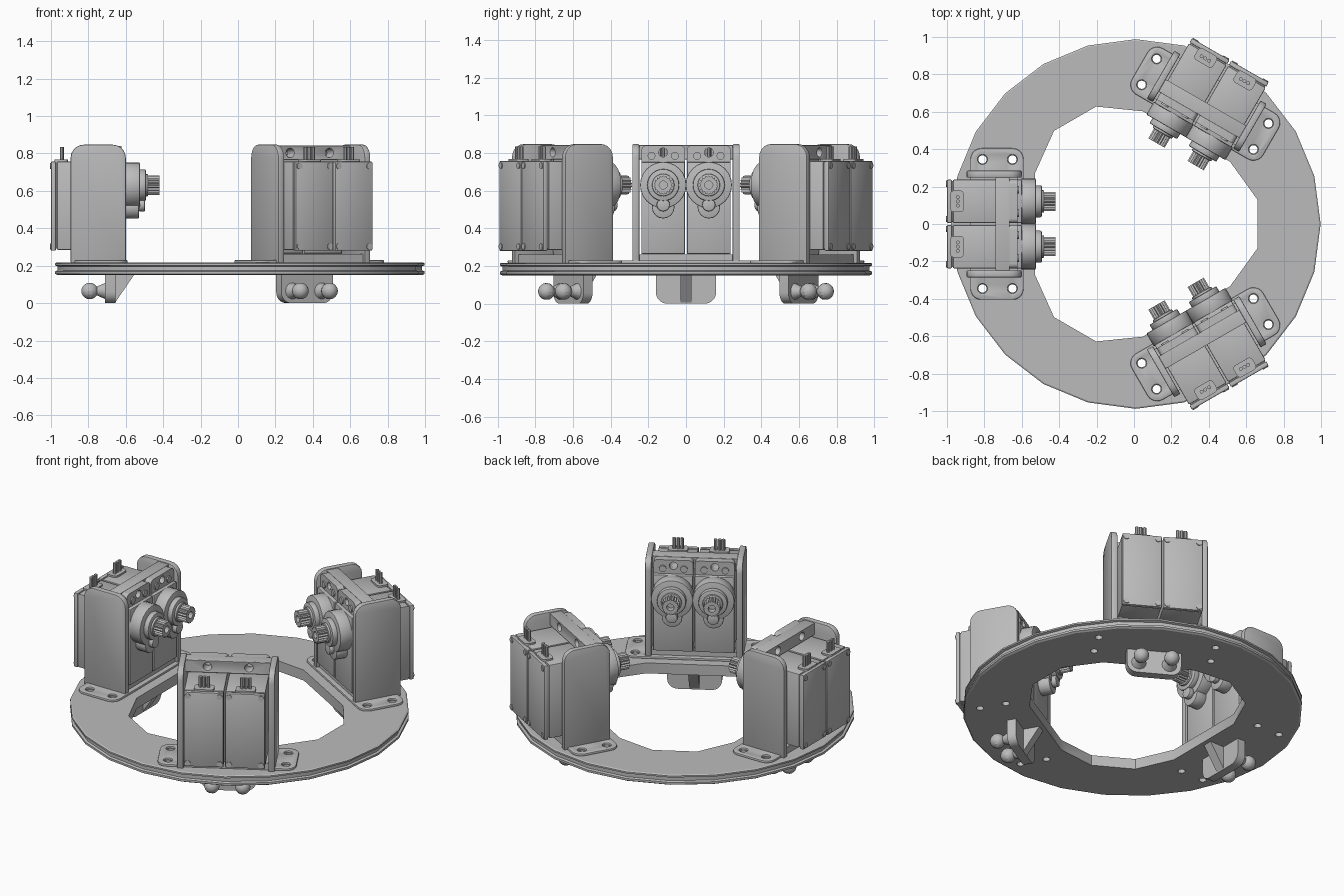
import bpy, bmesh
from math import pi, cos, sin, radians
from mathutils import Matrix, Vector

if "Cube" in bpy.data.objects:
    bpy.data.objects.remove(bpy.data.objects["Cube"])

grey = bpy.data.materials.new("plain grey")
grey.use_nodes = True
grey.diffuse_color = (0.5, 0.5, 0.5, 1)
grey.node_tree.nodes["Principled BSDF"].inputs["Base Color"].default_value = (0.5, 0.5, 0.5, 1)

CENTRE = Vector((0.01, 0, 0))
ANGLES = [radians(a) for a in (60, 180, 300)]
scene = bpy.context.scene.collection
made = []


def prism(bm, pts, axis, a, b):
    """Extrude a 2D outline along an axis from a to b."""
    def place(p, d):
        return {"x": (d, *p), "y": (p[0], d, p[1]), "z": (*p, d)}[axis]
    lo = [bm.verts.new(place(p, a)) for p in pts]
    hi = [bm.verts.new(place(p, b)) for p in pts]
    faces = [bm.faces.new(lo), bm.faces.new(hi[::-1])]
    for i in range(len(pts)):
        j = (i + 1) % len(pts)
        faces.append(bm.faces.new((lo[j], lo[i], hi[i], hi[j])))
    bmesh.ops.recalc_face_normals(bm, faces=faces)


def circle(c, r, n=20):
    return [(c[0] + r * cos(2 * pi * i / n), c[1] + r * sin(2 * pi * i / n)) for i in range(n)]


def rounded(x0, x1, y0, y1, radii, n=5):
    """Rectangle with corner radii in order: low-left, low-right, top-right, top-left."""
    pts = []
    corners = [(x0, y0, 1, 1), (x1, y0, -1, 1), (x1, y1, -1, -1), (x0, y1, 1, -1)]
    for k, ((x, y, sx, sy), r) in enumerate(zip(corners, radii)):
        if r == 0:
            pts.append((x, y))
            continue
        for i in range(n + 1):
            t = pi + k * pi / 2 + i * pi / 2 / n
            pts.append((x + sx * r + r * cos(t), y + sy * r + r * sin(t)))
    return pts


def box(bm, x0, x1, y0, y1, z0, z1):
    prism(bm, [(x0, y0), (x1, y0), (x1, y1), (x0, y1)], "z", z0, z1)


def to_mesh(name, bm):
    me = bpy.data.meshes.new(name)
    bm.to_mesh(me)
    bm.free()
    me.materials.append(grey)
    return me


def bake(name, bm, bevel=0, cutter=None):
    """Apply cutter and bevel, and return the finished mesh."""
    ob = bpy.data.objects.new(name, to_mesh(name, bm))
    scene.objects.link(ob)
    cut = None
    if cutter:
        cut = bpy.data.objects.new("cutter", to_mesh("cutter", cutter))
        cut.hide_render = True
        scene.objects.link(cut)
        m = ob.modifiers.new("cut", "BOOLEAN")
        m.object, m.operation, m.solver = cut, "DIFFERENCE", "EXACT"
    if bevel:
        m = ob.modifiers.new("bevel", "BEVEL")
        m.width, m.segments, m.limit_method = bevel, 2, "ANGLE"
        m.angle_limit = radians(50)
    deps = bpy.context.evaluated_depsgraph_get()
    me = bpy.data.meshes.new_from_object(ob.evaluated_get(deps))
    for o in (ob, cut):
        if o:
            bpy.data.objects.remove(o)
    return me


def add(name, me, angle=0.0):
    ob = bpy.data.objects.new(name, me)
    ob.matrix_world = Matrix.Translation(CENTRE) @ Matrix.Rotation(angle, 4, "Z")
    scene.objects.link(ob)
    made.append(ob)


def add_three(name, me):
    for i, a in enumerate(ANGLES):
        add(f"{name}_{i + 1}", me, a)


HOLES = [(u, v) for u in (0.66, 0.82) for v in (-0.345, 0.345)]
SERVOS = (-0.121, 0.121)

# ring plate with grooved rim, cut by the twelve-sided opening and bolt holes
bm = bmesh.new()
rim = [(0.976, 0.15), (0.988, 0.157), (0.988, 0.17), (0.974, 0.175),
       (0.974, 0.197), (0.988, 0.202), (0.988, 0.212), (0.98, 0.217)]
loops = [[bm.verts.new((*p, z)) for p in circle((0, 0), r, 24)] for r, z in rim]
bm.faces.new(loops[0][::-1])
bm.faces.new(loops[-1])
for lo, hi in zip(loops, loops[1:]):
    for i in range(24):
        j = (i + 1) % 24
        bm.faces.new((lo[i], lo[j], hi[j], hi[i]))
cut = bmesh.new()
opening = []
for a in ANGLES:
    for u, v, turn in ((0.54, -0.27, 0), (0.54, 0.27, 0), (0.65, -0.13, pi / 3), (0.65, 0.13, pi / 3)):
        t = a + turn
        opening.append((u * cos(t) - v * sin(t), u * sin(t) + v * cos(t)))
    for u, v in HOLES:
        prism(cut, circle((u * cos(a) - v * sin(a), u * sin(a) + v * cos(a)), 0.022, 12), "z", 0.1, 0.3)
prism(cut, opening, "z", 0.1, 0.3)
add("ring_plate", bake("ring_plate", bm, cutter=cut))

# bracket foot with bolt holes
bm, cut = bmesh.new(), bmesh.new()
prism(bm, rounded(0.6, 0.885, -0.405, 0.405, [0.06] * 4), "z", 0.214, 0.23)
for h in HOLES:
    prism(cut, circle(h, 0.026, 14), "z", 0.1, 0.3)
add_three("bracket_foot", bake("bracket_foot", bm, 0.005, cut))

# bracket side walls
bm = bmesh.new()
for s in (-1, 1):
    prism(bm, rounded(0.61, 0.905, 0.215, 0.847, [0, 0, 0.07, 0.07]), "y", s * 0.248, s * 0.285)
add_three("bracket_walls", bake("bracket_walls", bm, 0.006))

# bracket cross bars, the upper one drilled behind each servo
bm, cut = bmesh.new(), bmesh.new()
box(bm, 0.675, 0.75, -0.25, 0.25, 0.765, 0.843)
for v in SERVOS:
    prism(cut, circle((v, 0.803), 0.024, 14), "x", 0.5, 0.9)
add_three("upper_bar", bake("upper_bar", bm, 0.006, cut))
bm = bmesh.new()
box(bm, 0.63, 0.885, -0.25, 0.25, 0.225, 0.262)
add_three("lower_bar", bake("lower_bar", bm))

# servo cases: main body, end cap and front block
bm = bmesh.new()
for v in SERVOS:
    y0, y1 = v - 0.116, v + 0.116
    box(bm, 0.67, 0.978, y0, y1, 0.285, 0.757)
    box(bm, 0.97, 0.986, y0 + 0.006, y1 - 0.006, 0.291, 0.751)
    box(bm, 0.984, 1.01, y0, y1, 0.28, 0.757)
    box(bm, 0.61, 0.68, y0, y1, 0.265, 0.752)
add_three("servo_cases", bake("servo_cases", bm, 0.006))

# servo mounting tabs with centre hole
bm, cut = bmesh.new(), bmesh.new()
for v in SERVOS:
    prism(bm, rounded(v - 0.116, v + 0.116, 0.225, 0.84, [0, 0, 0.025, 0.025]), "x", 0.632, 0.676)
    prism(cut, circle((v, 0.803), 0.024, 14), "x", 0.5, 0.9)
add_three("servo_tabs", bake("servo_tabs", bm, cutter=cut))

# screws on the tabs and the end-cap corners
bm = bmesh.new()
for v in SERVOS:
    for s in (-1, 1):
        prism(bm, circle((v + s * 0.062, 0.785), 0.021, 12), "x", 0.624, 0.64)
        for z in (0.303, 0.733):
            prism(bm, circle((v + s * 0.094, z), 0.017, 10), "x", 1.0, 1.015)
add_three("servo_screws", bake("servo_screws", bm))

# keyhole-shaped gear housings
bm = bmesh.new()
for v in SERVOS:
    for r, small, z, x0, x1 in ((0.123, 0.06, 0.512, 0.535, 0.615), (0.085, 0.035, 0.525, 0.503, 0.54)):
        prism(bm, circle((v, 0.63), r, 24), "x", x0, x1)
        prism(bm, circle((v, z), small, 16), "x", x0 + 0.004, x1)
    prism(bm, circle((v, 0.63), 0.06), "x", 0.49, 0.51)
add_three("gear_housings", bake("gear_housings", bm, 0.006))

# toothed output shafts with a bored end
bm, cut = bmesh.new(), bmesh.new()
for v in SERVOS:
    teeth = [(v + r * cos(t), 0.63 + r * sin(t)) for t, r in
             ((2 * pi * i / 36, 0.051 if i % 2 else 0.043) for i in range(36))]
    prism(bm, teeth, "x", 0.43, 0.5)
    prism(cut, circle((v, 0.63), 0.022, 12), "x", 0.4, 0.47)
add_three("output_shafts", bake("output_shafts", bm, cutter=cut))

# cable sockets with three pins each
bm = bmesh.new()
for v in SERVOS:
    prism(bm, rounded(0.92, 0.992, v - 0.058, v + 0.058, [0.02] * 4), "z", 0.75, 0.768)
    for k in (-1, 0, 1):
        prism(bm, circle((0.952, v + k * 0.023), 0.0105, 8), "z", 0.76, 0.835)
add_three("cable_sockets", bake("cable_sockets", bm))

# hanging plate with gusset below the ring
bm = bmesh.new()
prism(bm, rounded(-0.16, 0.16, 0, 0.152, [0.06, 0.06, 0, 0]), "x", 0.665, 0.72)
prism(bm, [(0.67, 0.005), (0.665, 0.005), (0.565, 0.152), (0.67, 0.152)], "y", -0.03, 0.03)
add_three("hanging_plate", bake("hanging_plate", bm))

# ball studs on the outer side of the hanging plate
bm = bmesh.new()
for v in (-0.09, 0.09):
    at = Matrix.Translation((0.803, v, 0.065)) @ Matrix.Rotation(pi / 2, 4, "Y")
    bmesh.ops.create_uvsphere(bm, u_segments=14, v_segments=10, radius=0.045, matrix=at)
    at = Matrix.Translation((0.74, v, 0.065)) @ Matrix.Rotation(pi / 2, 4, "Y")
    bmesh.ops.create_cone(bm, cap_ends=True, segments=14, radius1=0.046, radius2=0.024, depth=0.05, matrix=at)
add_three("ball_studs", bake("ball_studs", bm))

# smooth shading with sharp edges kept
bpy.ops.object.select_all(action="DESELECT")
for ob in made:
    ob.select_set(True)
bpy.context.view_layer.objects.active = made[0]
bpy.ops.object.shade_smooth_by_angle(angle=radians(25))
